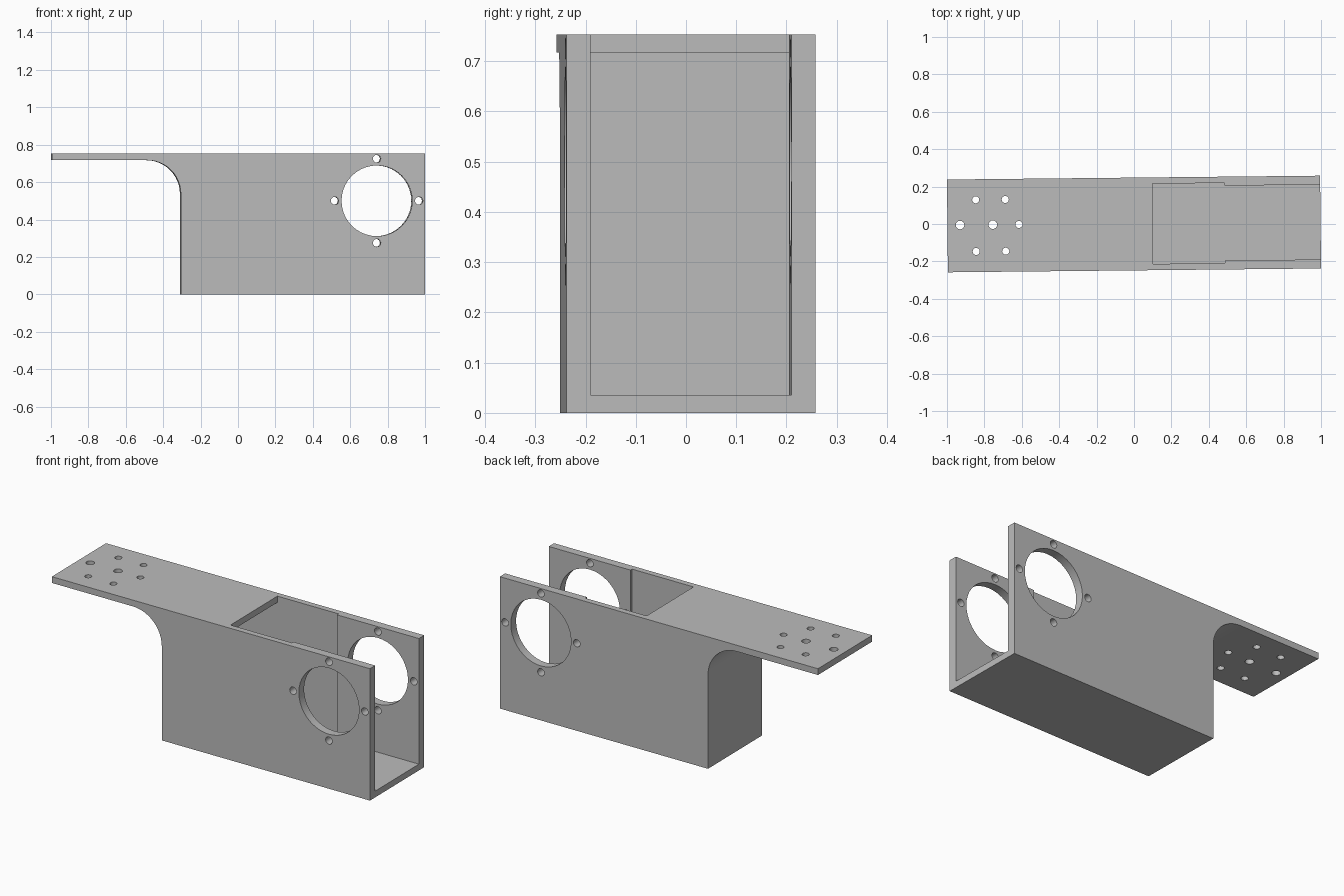
import bpy
import bmesh
from math import pi, sin, cos
from mathutils import Matrix

cube = bpy.data.objects.get("Cube")
if cube:
    bpy.data.objects.remove(cube, do_unlink=True)

TOP, SKIN = 0.753, 0.036      # overall height, plate and floor thickness
UNDER = TOP - SKIN            # underside of the top plate
END, BACK = 0.9975, -0.308    # plate half length, closed end of the box
HALF = 0.248                  # half width
STEP = 0.485                  # where the side walls get thicker


def to_object(bm, name):
    bmesh.ops.recalc_face_normals(bm, faces=bm.faces)
    mesh = bpy.data.meshes.new(name)
    bm.to_mesh(mesh)
    bm.free()
    ob = bpy.data.objects.new(name, mesh)
    bpy.context.collection.objects.link(ob)
    return ob


def prism(name, profile, half):
    """Side profile (x, z) extruded across the width."""
    bm = bmesh.new()
    face = bm.faces.new([bm.verts.new((x, -half, z)) for x, z in profile])
    out = bmesh.ops.extrude_face_region(bm, geom=[face])
    verts = [v for v in out["geom"] if isinstance(v, bmesh.types.BMVert)]
    bmesh.ops.translate(bm, verts=verts, vec=(0, 2 * half, 0))
    return to_object(bm, name)


def drills(name, holes, depth, segments, place):
    """Set of separate round cutters, each (u, v, radius)."""
    bm = bmesh.new()
    for u, v, r in holes:
        bmesh.ops.create_cone(bm, cap_ends=True, segments=segments, radius1=r,
                              radius2=r, depth=depth, matrix=place(u, v))
    return to_object(bm, name)


def cut(target, cutter):
    cutter.hide_render = True
    mod = target.modifiers.new("cut", "BOOLEAN")
    mod.operation, mod.solver, mod.object = "DIFFERENCE", "EXACT", cutter
    bpy.context.view_layer.objects.active = target
    bpy.ops.object.modifier_apply(modifier=mod.name)
    bpy.data.objects.remove(cutter, do_unlink=True)


def across(u, v):
    return Matrix.Translation((u, 0, v)) @ Matrix.Rotation(pi / 2, 4, "X")


def upright(u, v):
    return Matrix.Translation((u, v, TOP))


# Box with cantilevered plate and a concave fillet below it
R, N = 0.18, 12
fillet = [(BACK - R + R * cos(a), UNDER - R + R * sin(a))
          for a in (pi / 2 * i / N for i in range(N + 1))]
bracket = prism("bracket_body",
                [(BACK, 0), (END, 0), (END, TOP), (-END, TOP), (-END, UNDER)]
                + fillet[::-1], HALF)

# Hollow chamber, open on top, then the narrower open end
cut(bracket, prism("chamber_cutter",
                   [(BACK + SKIN, SKIN), (STEP, SKIN), (STEP, 0.9), (0.1, 0.9),
                    (0.1, UNDER), (BACK + SKIN, UNDER)], 0.2145))
cut(bracket, prism("open_end_cutter",
                   [(0.3, SKIN), (1.2, SKIN), (1.2, 0.9), (0.3, 0.9)], 0.2))

# Large round opening with four screw holes through both walls
CX, CZ, P = 0.74, 0.5, 0.225
cut(bracket, drills("round_opening_cutter", [(CX, CZ, 0.189)], 1, 40, across))
cut(bracket, drills("screw_hole_cutter",
                    [(CX + dx * P, CZ + dz * P, 0.021)
                     for dx, dz in ((1, 0), (-1, 0), (0, 1), (0, -1))],
                    1, 16, across))

# Mounting holes in the plate
mounts = [(-0.93, 0.004, 0.023), (-0.755, 0.004, 0.023), (-0.615, 0.004, 0.019)]
mounts += [(x, s * 0.138, 0.019) for x in (-0.845, -0.687) for s in (1, -1)]
cut(bracket, drills("mount_hole_cutter", mounts, 0.2, 16, upright))

# Slight turn about the vertical axis
bracket.data.transform(Matrix.Rotation(0.0103, 4, "Z"))

# Plain grey
grey = bpy.data.materials.new("plain_grey")
grey.use_nodes = True
colour = (0.5, 0.5, 0.5, 1)
grey.diffuse_color = colour
grey.node_tree.nodes["Principled BSDF"].inputs["Base Color"].default_value = colour
bracket.data.materials.clear()
bracket.data.materials.append(grey)
for poly in bracket.data.polygons:
    poly.material_index = 0

bpy.ops.object.select_all(action="DESELECT")
bracket.select_set(True)
bpy.context.view_layer.objects.active = bracket
bpy.ops.object.shade_smooth_by_angle(angle=pi / 6)
